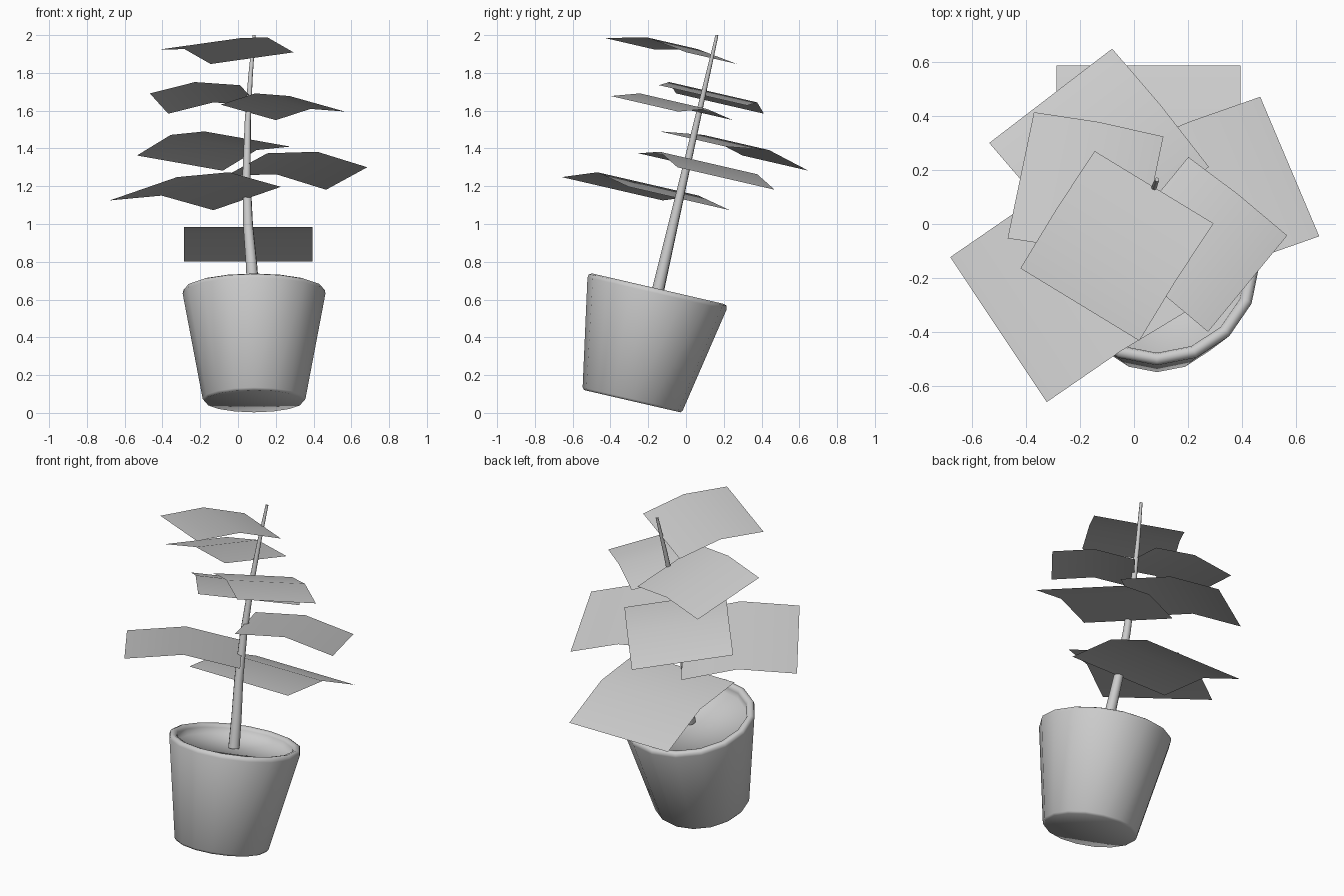
import bpy, bmesh, math
from mathutils import Matrix, Vector

if "Cube" in bpy.data.objects:
    bpy.data.objects.remove(bpy.data.objects["Cube"])

LEAN = Matrix.Rotation(math.radians(-13), 4, 'X')   # whole plant leans to the back


def add_mesh(name, bm, matrix):
    bm.transform(matrix)
    me = bpy.data.meshes.new(name)
    bm.to_mesh(me)
    bm.free()
    for p in me.polygons:
        p.use_smooth = True
    ob = bpy.data.objects.new(name, me)
    bpy.context.collection.objects.link(ob)
    return ob


# Pot with rounded lip and soil floor: one lathed profile (radius, height)
profile = [(0, 0), (0.262, 0), (0.272, 0.012), (0.378, 0.585), (0.374, 0.604),
           (0.358, 0.611), (0.34, 0.606), (0.332, 0.59), (0.325, 0.555), (0, 0.555)]
bm = bmesh.new()
verts = [bm.verts.new((r, 0, z)) for r, z in profile]
edges = [bm.edges.new(pair) for pair in zip(verts, verts[1:])]
bmesh.ops.spin(bm, geom=verts + edges, cent=(0, 0, 0), axis=(0, 0, 1),
               angle=math.tau, steps=16, use_merge=True)
bmesh.ops.remove_doubles(bm, verts=bm.verts, dist=1e-4)
bmesh.ops.recalc_face_normals(bm, faces=bm.faces)
add_mesh("pot", bm, Matrix.Translation((0.085, -0.285, 0.062)) @ LEAN)

# Tapered stem with a slight bow
stem_path = [(0.082, 0.61), (0.072, 0.78), (0.053, 1.0), (0.045, 1.25),
             (0.052, 1.55), (0.066, 1.78), (0.085, 2.0)]


def stem_y(z):
    return -0.148 + 0.231 * (z - 0.65)


def stem_x(z):
    for (xa, za), (xb, zb) in zip(stem_path, stem_path[1:]):
        if z <= zb:
            return xa + (xb - xa) * (z - za) / (zb - za)


curve = bpy.data.curves.new("stem", 'CURVE')
curve.dimensions = '3D'
curve.bevel_depth = 0.034
curve.bevel_resolution = 2
curve.use_fill_caps = True
spline = curve.splines.new('POLY')
spline.points.add(len(stem_path) - 1)
for pt, (x, z) in zip(spline.points, stem_path):
    pt.co = (x, stem_y(z), z, 1)
    pt.radius = 1 - 0.76 * (z - 0.61) / 1.39
spline.use_smooth = True
bpy.context.collection.objects.link(bpy.data.objects.new("stem", curve))


# Square leaves, each folded once across the middle, attached at the stem
def leaf(name, z, azimuth, size):
    bm = bmesh.new()
    rows = []
    for x, h in [(0, 0), (0.5, 0.058), (1, -0.045)]:
        rows.append([bm.verts.new((x * size, s * size / 2, h * size)) for s in (-1, 1)])
    for a, b in zip(rows, rows[1:]):
        bm.faces.new((a[0], b[0], b[1], a[1]))
    root = Matrix.Translation((stem_x(z), stem_y(z), z))
    add_mesh(name, bm, root @ LEAN @ Matrix.Rotation(math.radians(azimuth), 4, 'Z'))


leaves = [(0.985, 90, 0.68), (1.135, 213, 0.655), (1.315, 22.4, 0.572),
          (1.45, 128.2, 0.578), (1.591, -38.7, 0.468), (1.681, 168.5, 0.488),
          (1.878, 238, 0.518)]
for i, (z, az, size) in enumerate(leaves, 1):
    leaf(f"leaf_{i}", z, az, size)
